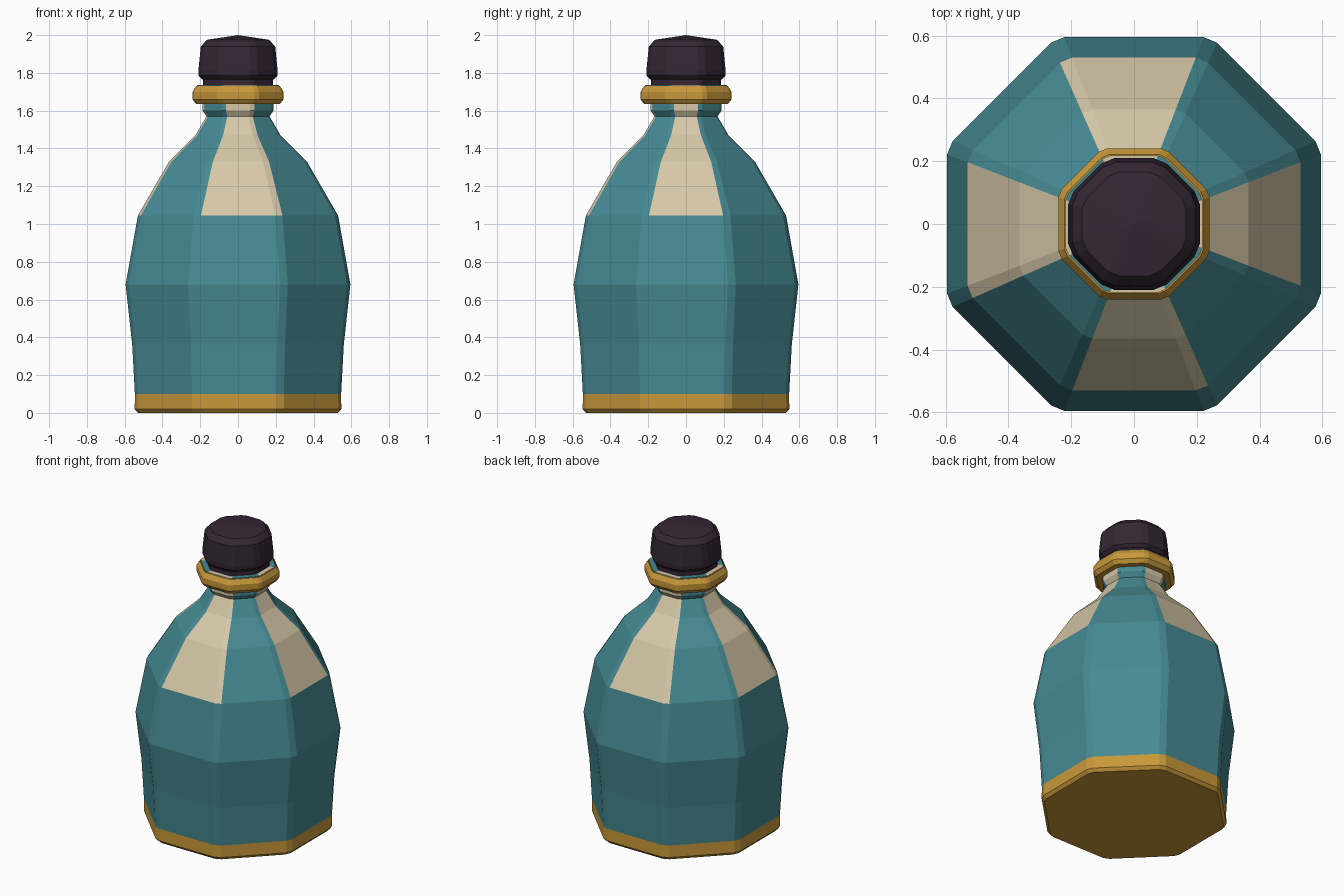
import bpy, bmesh, math
from mathutils import Vector

if "Cube" in bpy.data.objects:
    bpy.data.objects.remove(bpy.data.objects["Cube"])

def mat(name, rgb):
    m = bpy.data.materials.new(name)
    lin = [((c / 255 + 0.055) / 1.055) ** 2.4 for c in rgb]
    m.diffuse_color = (*lin, 1)
    m.use_nodes = True
    m.node_tree.nodes["Principled BSDF"].inputs["Base Color"].default_value = m.diffuse_color
    return m

teal = mat("teal glaze", (70, 138, 147))
gold = mat("gold trim", (200, 152, 58))
cream = mat("cream panel", (214, 200, 168))
dark = mat("dark stopper", (52, 38, 52))

def ring(a, z, c):
    """Octagon of apothem a with chamfered corners: 16 points, flats on the axes."""
    h = a * math.tan(math.pi / 8)
    c = min(c, h * 0.6)
    pts = []
    for k in range(8):
        t = k * math.pi / 4
        n, s = Vector((math.cos(t), math.sin(t), 0)), Vector((-math.sin(t), math.cos(t), 0))
        for e in (-1, 1):
            pts.append(n * a + s * e * (h - c) + Vector((0, 0, z)))
    return pts

def lathe(name, profile, mats, rule=None, chamfer=lambda a: 0.008 + 0.028 * a, closed=False):
    """Skin rings of (apothem, z); apothem 0 closes to a point. Column 2k = flat k, 2k+1 = its corner."""
    bm = bmesh.new()
    rows = []
    for a, z in profile:
        rows.append([bm.verts.new(p) for p in ring(a, z, chamfer(a))] if a > 0
                    else [bm.verts.new((0, 0, z))] * 16)
    pairs = list(zip(rows, rows[1:])) + ([(rows[-1], rows[0])] if closed else [])
    for r, (lo, hi) in enumerate(pairs):
        for i in range(16):
            j = (i + 1) % 16
            loop = list(dict.fromkeys([lo[i], lo[j], hi[j], hi[i]]))
            f = bm.faces.new(loop)
            if rule:
                f.material_index = rule(f.calc_center_median().z, i)
    if not closed:
        for row, a in ((rows[0], profile[0][0]), (rows[-1], profile[-1][0])):
            if a > 0:
                f = bm.faces.new(row)
                if rule:
                    f.material_index = rule(f.calc_center_median().z, 1)
    bmesh.ops.recalc_face_normals(bm, faces=bm.faces)
    me = bpy.data.meshes.new(name)
    bm.to_mesh(me)
    bm.free()
    for m in mats:
        me.materials.append(m)
    ob = bpy.data.objects.new(name, me)
    bpy.context.collection.objects.link(ob)
    return ob

# Bottle body: gold foot, teal sides, cream shoulder panels on the four axis flats
CREAM_COLUMNS = {0, 4, 8, 12, 9, 13, 5}   # flats plus the neighbouring corner strips

def body_colour(z, col):
    if z < 0.1:
        return 1
    return 2 if z > 1.05 and col in CREAM_COLUMNS else 0

lathe("bottle_body", [(0.53, 0), (0.547, 0.02), (0.546, 0.1), (0.56, 0.36), (0.595, 0.68),
                      (0.53, 1.045), (0.365, 1.33), (0.225, 1.47), (0.167, 1.57),
                      (0.187, 1.60), (0.187, 1.65), (0.218, 1.665), (0.218, 1.735), (0.15, 1.735)],
      [teal, gold, cream], body_colour)

# Gold collar around the neck
lathe("neck_collar", [(0.18, 1.635), (0.222, 1.635), (0.241, 1.66), (0.241, 1.70),
                      (0.222, 1.73), (0.205, 1.73)], [gold], closed=True)

# Stopper: plug below, cap above with a shallow pointed top
lathe("stopper_plug", [(0.185, 1.70), (0.185, 1.80)], [dark])
lathe("stopper_cap", [(0.19, 1.765), (0.208, 1.785), (0.21, 1.81), (0.197, 1.94), (0.165, 1.975),
                      (0, 2.0)], [dark], chamfer=lambda a: 0.12 * a)
